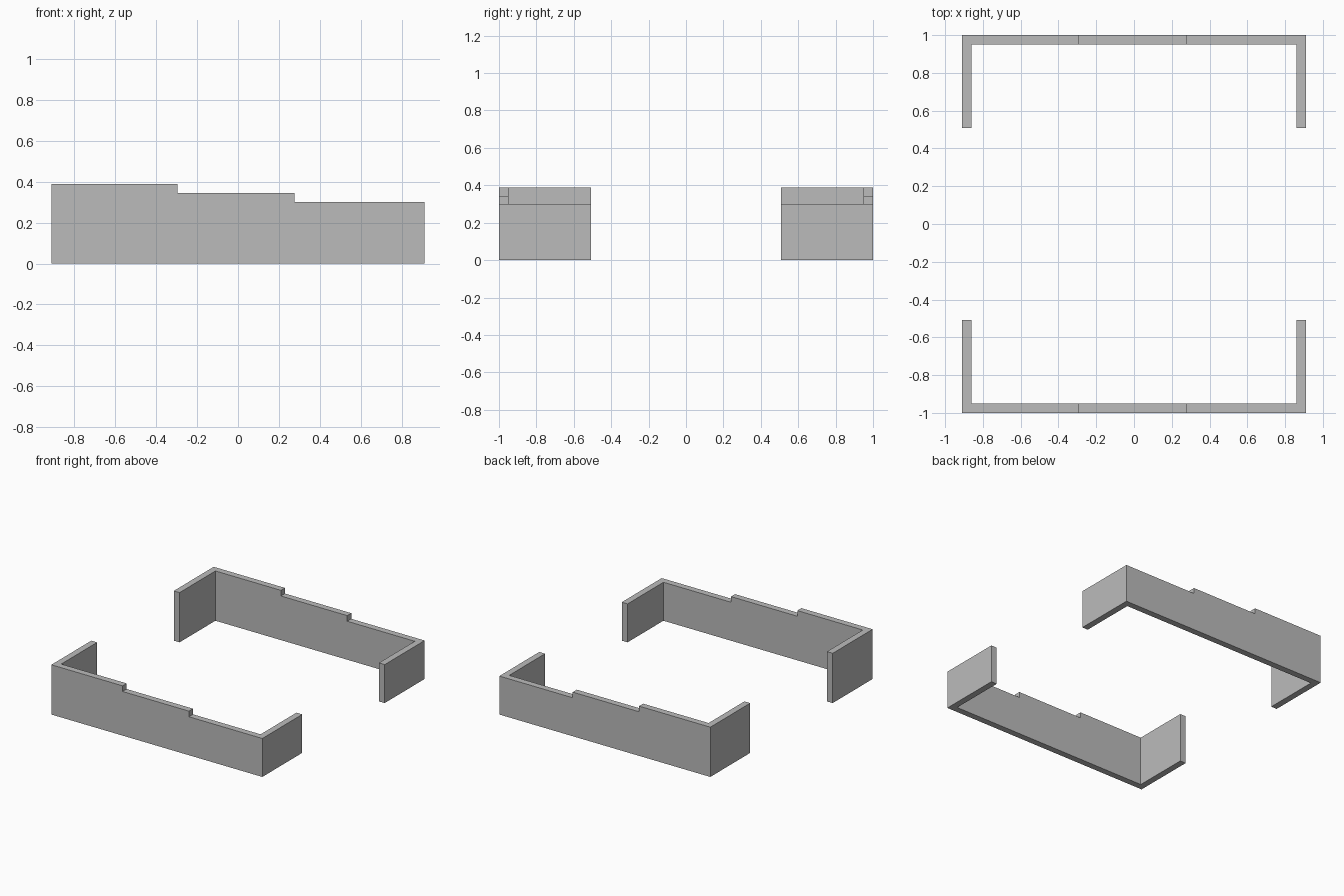
import bpy
import bmesh
from mathutils import Vector

cube = bpy.data.objects.get("Cube")
if cube:
    bpy.data.objects.remove(cube, do_unlink=True)

HALF_X, OUTER_Y, WING_Y, THICK = 0.91, 1.0, 0.508, 0.05
TOP, MIDDLE, LOW = 0.388, 0.344, 0.3
STEP_A, STEP_B = -0.295, 0.277

grey = bpy.data.materials.new("plain grey")
grey.use_nodes = True
colour = (0.5, 0.5, 0.5, 1)
grey.diffuse_color = colour
grey.node_tree.nodes["Principled BSDF"].inputs["Base Color"].default_value = colour


def prism(name, points, direction):
    """Extrude a flat outline along a direction into a closed solid."""
    bm = bmesh.new()
    face = bm.faces.new([bm.verts.new(p) for p in points])
    result = bmesh.ops.extrude_face_region(bm, geom=[face])
    moved = [v for v in result["geom"] if isinstance(v, bmesh.types.BMVert)]
    bmesh.ops.translate(bm, verts=moved, vec=Vector(direction))
    bmesh.ops.recalc_face_normals(bm, faces=bm.faces)
    mesh = bpy.data.meshes.new(name)
    bm.to_mesh(mesh)
    bm.free()
    mesh.materials.append(grey)
    obj = bpy.data.objects.new(name, mesh)
    bpy.context.collection.objects.link(obj)
    return obj


def stepped_bracket(name, side):
    # U-shaped wall with a short wing at each end
    inner_x, inner_y = HALF_X - THICK, OUTER_Y - THICK
    half = [(HALF_X, OUTER_Y), (HALF_X, WING_Y), (inner_x, WING_Y), (inner_x, inner_y)]
    outline = half + [(-x, y) for x, y in reversed(half)]
    wall = prism(name, [(x, y * side, 0) for x, y in outline], (0, 0, TOP))

    # Staircase cutter that lowers the top edge towards the left end
    steps = [(STEP_A, 1), (STEP_A, MIDDLE), (STEP_B, MIDDLE),
             (STEP_B, LOW), (2, LOW), (2, 1)]
    cutter = prism("step_cutter", [(x, -2, z) for x, z in steps], (0, 4, 0))
    cutter.hide_render = True
    cut = wall.modifiers.new("steps", 'BOOLEAN')
    cut.operation = 'DIFFERENCE'
    cut.solver = 'EXACT'
    cut.object = cutter
    bpy.context.view_layer.objects.active = wall
    bpy.ops.object.modifier_apply(modifier=cut.name)
    bpy.data.objects.remove(cutter, do_unlink=True)


stepped_bracket("front_bracket", -1)
stepped_bracket("back_bracket", 1)
